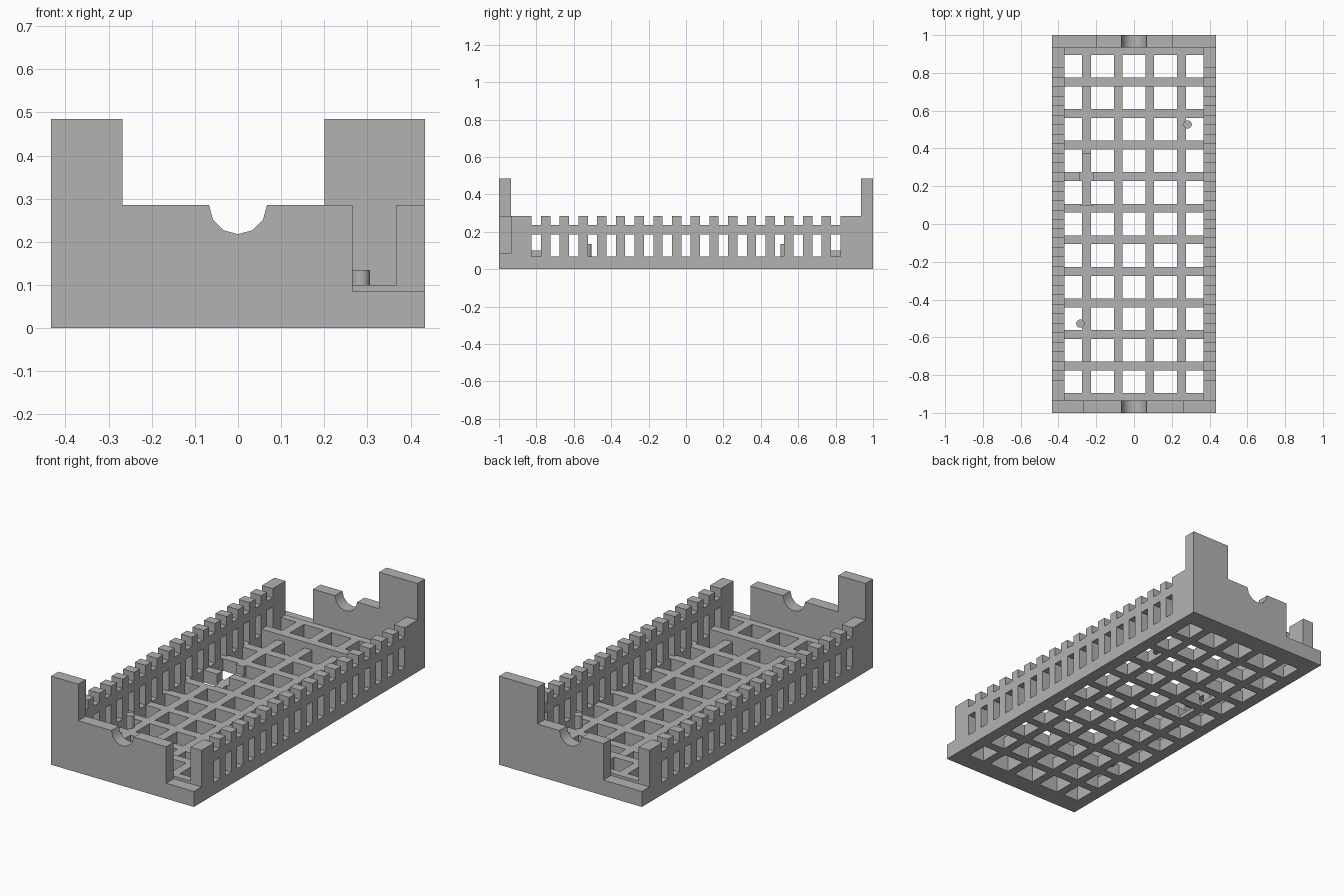
import bpy, bmesh, math
from math import cos, sin, pi
from itertools import product

cube = bpy.data.objects.get("Cube")
if cube:
    bpy.data.objects.remove(cube)

grey = bpy.data.materials.new("plain grey")
grey.use_nodes = True
colour = (0.45, 0.45, 0.45, 1)
grey.diffuse_color = colour
grey.node_tree.nodes["Principled BSDF"].inputs["Base Color"].default_value = colour

HALF_W, HALF_L = 0.433, 1.0      # outer half sizes
IN_X, IN_Y = 0.367, 0.935        # inner faces of walls and end plates
FLOOR_Z, STEP_Z, RIM_Z, TALL_Z = 0.067, 0.1, 0.285, 0.485
PITCH, HOLE = 0.167, 0.06        # floor hole spacing and half size


def finish(name, bm):
    bmesh.ops.recalc_face_normals(bm, faces=bm.faces[:])
    mesh = bpy.data.meshes.new(name)
    bm.to_mesh(mesh)
    bm.free()
    obj = bpy.data.objects.new(name, mesh)
    bpy.context.collection.objects.link(obj)
    mesh.materials.append(grey)
    bpy.ops.object.select_all(action='DESELECT')
    obj.select_set(True)
    bpy.context.view_layer.objects.active = obj
    bpy.ops.object.shade_smooth_by_angle(angle=math.radians(35))
    return obj


def lattice(name, xs, ys, zs, solid):
    """Solid made of the grid cells whose centre passes the rule; outer faces only."""
    axes = [sorted(set(round(v, 4) for v in a)) for a in (xs, ys, zs)]
    sizes = [len(a) - 1 for a in axes]

    def filled(c):
        if any(i < 0 or i >= n for i, n in zip(c, sizes)):
            return False
        return solid(*[(a[i] + a[i + 1]) / 2 for a, i in zip(axes, c)])

    bm = bmesh.new()
    verts = {}

    def vert(key):
        if key not in verts:
            verts[key] = bm.verts.new([a[i] for a, i in zip(axes, key)])
        return verts[key]

    for c in product(*[range(n) for n in sizes]):
        if not filled(c):
            continue
        for axis, side in product(range(3), (0, 1)):
            near = list(c)
            near[axis] += 2 * side - 1
            if filled(near):
                continue
            loop = []
            for du, dv in ((0, 0), (1, 0), (1, 1), (0, 1)):
                k = list(c)
                k[axis] += side
                k[(axis + 1) % 3] += du
                k[(axis + 2) % 3] += dv
                loop.append(vert(tuple(k)))
            bm.faces.new(loop if side else loop[::-1])
    return finish(name, bm)


def end_plate(name, profile, y0, y1):
    bm = bmesh.new()
    face = bm.faces.new([bm.verts.new((x, y0, z)) for x, z in profile])
    new = bmesh.ops.extrude_face_region(bm, geom=[face])["geom"]
    moved = [g for g in new if isinstance(g, bmesh.types.BMVert)]
    bmesh.ops.translate(bm, verts=moved, vec=(0, y1 - y0, 0))
    return finish(name, bm)


# Floor grid with raised ends and a recess along one bar
def edges(count):
    return [k * PITCH + s * HOLE for k in range(-count, count + 1) for s in (-1, 1)]


RECESS_X, RECESS_Y, RECESS_Z = (-0.285, -0.215), (0.1, 0.374), 0.02
step_y = 4 * PITCH + HOLE


def floor_solid(x, y, z):
    in_hole = (abs(x - PITCH * round(x / PITCH)) < HOLE
               and abs(y - PITCH * round(y / PITCH)) < HOLE)
    if in_hole:
        return False
    if z > FLOOR_Z:
        return abs(y) > step_y
    in_recess = (RECESS_X[0] < x < RECESS_X[1] and RECESS_Y[0] < y < RECESS_Y[1])
    return not (in_recess and z > RECESS_Z)


floor_x = [x for x in edges(2) if abs(x) < IN_X] + [-IN_X, IN_X, *RECESS_X]
lattice("floor_grid", floor_x, edges(5) + [-IN_Y, IN_Y, *RECESS_Y],
        [0, RECESS_Z, FLOOR_Z, STEP_Z], floor_solid)

# Side walls with slots below and notches along the rim
SLOT_HALF = 0.025
slot_centres = [k * 0.1 for k in range(-8, 9)]
slot_edges = [c + s * SLOT_HALF for c in slot_centres for s in (-1, 1)]
SLOT_TOP, NOTCH_Z = 0.185, 0.235


def wall_solid(x, y, z):
    in_slot = any(abs(y - c) < SLOT_HALF for c in slot_centres)
    return not (in_slot and (FLOOR_Z < z < SLOT_TOP or z > NOTCH_Z))


for name, s in (("left_wall", 1), ("right_wall", -1)):
    lattice(name, [s * IN_X, s * HALF_W], slot_edges + [-IN_Y, IN_Y],
            [0, FLOOR_Z, SLOT_TOP, NOTCH_Z, RIM_Z], wall_solid)

# End plates: tall corner, round cradle in the middle, low opening
LOW_Z, CRADLE_R = 0.085, 0.067


def plate_profile(tall_x, low_x, flip):
    cradle = [(CRADLE_R * cos(a), RIM_Z + CRADLE_R * sin(a))
              for a in (pi + k * pi / 6 for k in range(7))]
    points = [(-HALF_W, 0), (-HALF_W, TALL_Z), (-tall_x, TALL_Z), (-tall_x, RIM_Z),
              *cradle, (low_x, RIM_Z), (low_x, LOW_Z), (HALF_W, LOW_Z), (HALF_W, 0)]
    return [(flip * x, z) for x, z in points]


end_plate("front_plate", plate_profile(0.268, 0.265, 1), -HALF_L, -IN_Y)
end_plate("back_plate", plate_profile(0.2, 0.2, -1), IN_Y, HALF_L)

# Locating pins
PIN_BASE, PIN_TOP = 0.02, 0.135
for name, s in (("back_pin", 1), ("front_pin", -1)):
    bm = bmesh.new()
    bmesh.ops.create_cone(bm, cap_ends=True, segments=24, radius1=0.022,
                          radius2=0.022, depth=PIN_TOP - PIN_BASE)
    bmesh.ops.translate(bm, verts=bm.verts[:],
                        vec=(s * 0.284, s * 0.527, (PIN_BASE + PIN_TOP) / 2))
    finish(name, bm)
